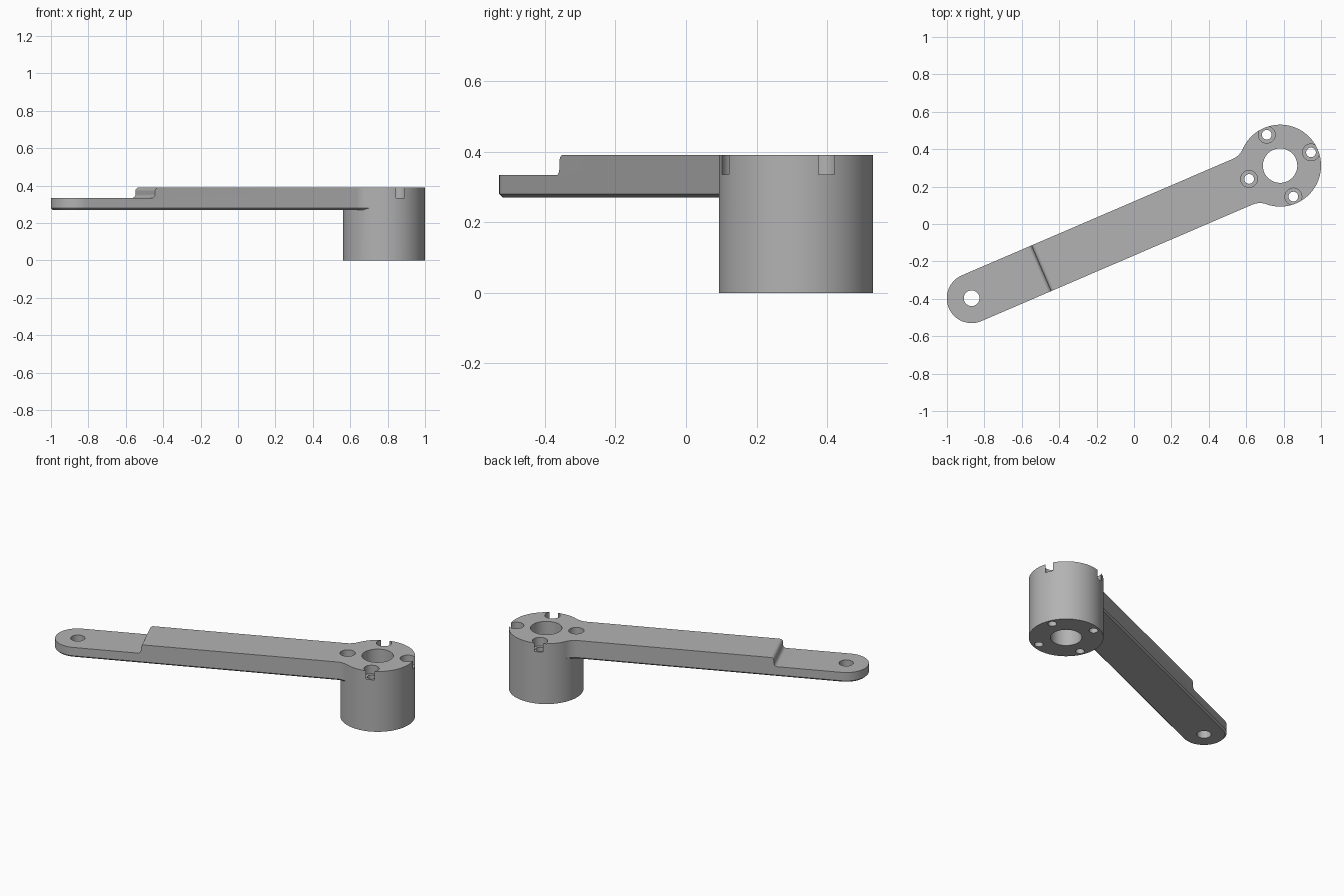
import bpy
import bmesh
import math
from mathutils import Matrix

if "Cube" in bpy.data.objects:
    bpy.data.objects.remove(bpy.data.objects["Cube"], do_unlink=True)

# Main dimensions; local frame has the hub at the origin and the arm along -x
HUB_R, TOP, ARM_Z, TIP_Z = 0.219, 0.39, 0.27, 0.334
LENGTH, HALF_W, FILLET = 1.795, 0.133, 0.1
STEP_X, STEP_R = -1.39, 0.02
CHAMFER = 0.01
PLACE = Matrix.Translation((0.781, 0.312, 0)) @ Matrix.Rotation(math.radians(23.26), 4, "Z")

steel = bpy.data.materials.new("plain_grey")
steel.use_nodes = True
grey = (0.45, 0.45, 0.45, 1)
steel.diffuse_color = grey
steel.node_tree.nodes["Principled BSDF"].inputs["Base Color"].default_value = grey


def arc(cx, cy, r, start, end, n):
    angles = [math.radians(start + (end - start) * i / n) for i in range(n + 1)]
    return [(cx + r * math.cos(a), cy + r * math.sin(a)) for a in angles]


def prism(name, points, low, high, chamfer=0, upright=True):
    """Extrude an outline along z, or an x-z profile along y."""
    bm = bmesh.new()
    place = (lambda p, h: (p[0], p[1], h)) if upright else (lambda p, h: (p[0], h, p[1]))
    base = bm.faces.new([bm.verts.new(place(p, low)) for p in points])
    bottom_edges = list(base.edges)
    new = bmesh.ops.extrude_face_region(bm, geom=[base], use_keep_orig=True)["geom"]
    shift = (0, 0, high - low) if upright else (0, high - low, 0)
    bmesh.ops.translate(bm, vec=shift, verts=[v for v in new if isinstance(v, bmesh.types.BMVert)])
    bmesh.ops.recalc_face_normals(bm, faces=bm.faces)
    if chamfer:
        bmesh.ops.bevel(bm, geom=bottom_edges, offset=chamfer, segments=1, affect="EDGES")
    mesh = bpy.data.meshes.new(name)
    bm.to_mesh(mesh)
    bm.free()
    obj = bpy.data.objects.new(name, mesh)
    bpy.context.collection.objects.link(obj)
    mesh.materials.append(steel)
    return obj


def cylinder(name, x, y, r, low, high, n):
    return prism(name, arc(x, y, r, 0, 360, n)[:-1], low, high)


def combine(target, tool, operation):
    tool.hide_render = True
    mod = target.modifiers.new(operation.lower(), "BOOLEAN")
    mod.operation, mod.solver, mod.object = operation, "EXACT", tool
    bpy.context.view_layer.objects.active = target
    bpy.ops.object.modifier_apply(modifier=mod.name)
    bpy.data.objects.remove(tool, do_unlink=True)


# Arm outline: round tip, straight sides, fillets blending into the hub
fx = -math.sqrt((HUB_R + FILLET) ** 2 - (HALF_W + FILLET) ** 2)
fy = HALF_W + FILLET
touch = math.degrees(math.atan2(-fy, -fx))
upper = arc(fx, fy, FILLET, -90, touch, 12) + [(-0.09, 0.14)]
lower = [(x, -y) for x, y in reversed(upper)]
tip = arc(-LENGTH, 0, HALF_W, 270, 90, 40)
arm = prism("crank_arm", tip + upper + lower, ARM_Z, TOP, CHAMFER)

# Step down to the thinner tip, with rounded inside and outside corners
profile = arc(STEP_X - STEP_R, TIP_Z + STEP_R, STEP_R, -90, 0, 8)
profile += arc(STEP_X + STEP_R, TOP - STEP_R, STEP_R, 180, 90, 8)
profile += [(STEP_X + STEP_R, 0.6), (-2.2, 0.6), (-2.2, TIP_Z)]
combine(arm, prism("step_cutter", profile, -0.4, 0.4, upright=False), "DIFFERENCE")

# Hub and its bore, plus the tip hole
combine(arm, cylinder("hub", 0, 0, HUB_R, 0, TOP, 96), "UNION")
combine(arm, cylinder("bore_cutter", 0, 0, 0.092, -0.1, 0.6, 64), "DIFFERENCE")
combine(arm, cylinder("tip_hole_cutter", -LENGTH, 0, 0.042, -0.1, 0.6, 40), "DIFFERENCE")

# Four counterbored screw holes; the counterbores break through the hub wall
for k in range(4):
    a = math.pi / 2 * k
    x, y = 0.18 * math.cos(a), 0.18 * math.sin(a)
    combine(arm, cylinder("screw_hole_cutter", x, y, 0.026, -0.1, 0.6, 32), "DIFFERENCE")
    combine(arm, cylinder("counterbore_cutter", x, y, 0.045, 0.335, 0.6, 40), "DIFFERENCE")

# Swing the arm into place and shade the round walls smooth
arm.data.transform(PLACE)
bpy.ops.object.select_all(action="DESELECT")
arm.select_set(True)
bpy.context.view_layer.objects.active = arm
bpy.ops.object.shade_smooth_by_angle(angle=math.radians(30))
